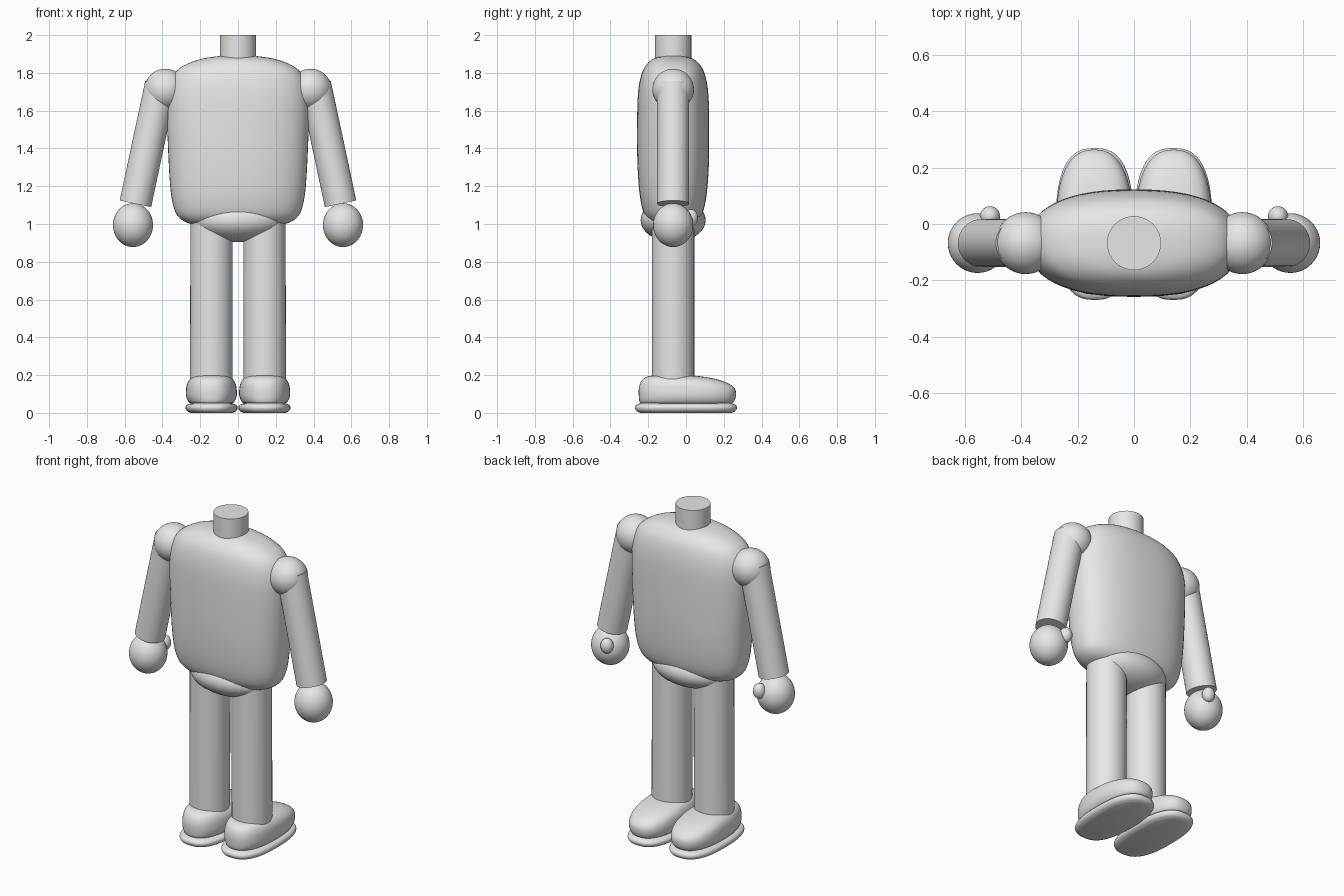
import bpy, bmesh, math
from mathutils import Vector, Matrix

if "Cube" in bpy.data.objects:
    bpy.data.objects.remove(bpy.data.objects["Cube"])

grey = bpy.data.materials.new("light_grey")
grey.diffuse_color = (0.8, 0.8, 0.8, 1)
grey.use_nodes = True
grey.node_tree.nodes["Principled BSDF"].inputs["Base Color"].default_value = grey.diffuse_color
Y = -0.068  # depth of the body axis


def finish(name, bm, angle=40):
    bmesh.ops.recalc_face_normals(bm, faces=bm.faces)
    me = bpy.data.meshes.new(name)
    bm.to_mesh(me)
    bm.free()
    me.materials.append(grey)
    ob = bpy.data.objects.new(name, me)
    bpy.context.collection.objects.link(ob)
    bpy.context.view_layer.objects.active = ob
    ob.select_set(True)
    bpy.ops.object.shade_smooth_by_angle(angle=math.radians(angle))
    ob.select_set(False)
    return ob


def ellipsoid(name, centre, radii):
    bm = bmesh.new()
    m = Matrix.Translation(centre) @ Matrix.Diagonal((*radii, 1))
    bmesh.ops.create_uvsphere(bm, u_segments=40, v_segments=24, radius=1, matrix=m)
    return finish(name, bm)


def tube(name, a, b, r):
    a, b = Vector(a), Vector(b)
    d = b - a
    m = Matrix.Translation((a + b) / 2) @ d.to_track_quat('Z', 'Y').to_matrix().to_4x4()
    bm = bmesh.new()
    bmesh.ops.create_cone(bm, cap_ends=True, segments=40, radius1=r, radius2=r,
                          depth=d.length, matrix=m)
    return finish(name, bm)


def spow(v, p):
    return math.copysign(abs(v) ** p, v)


def smooth_rows(rows, steps=4):
    """Catmull-Rom interpolation between profile rows."""
    out = []
    for i in range(len(rows) - 1):
        p = [Vector(rows[max(0, min(len(rows) - 1, i + k))]) for k in (-1, 0, 1, 2)]
        for s in range(steps):
            t = s / steps
            out.append(0.5 * (2 * p[1] + (p[2] - p[0]) * t
                              + (2 * p[0] - 5 * p[1] + 4 * p[2] - p[3]) * t * t
                              + (3 * p[1] - p[0] - 3 * p[2] + p[3]) * t ** 3))
    return out + [Vector(rows[-1])]


def loft(name, rows, x, power, n=56):
    """Stack superellipse rings: rows hold (z, half width, half depth, centre y)."""
    bm = bmesh.new()
    rings = []
    for z, w, d, cy in smooth_rows(rows):
        ring = []
        for i in range(n):
            a = 2 * math.pi * i / n
            ring.append(bm.verts.new((x + w * spow(math.cos(a), 2 / power),
                                      cy + d * spow(math.sin(a), 2 / power), z)))
        rings.append(ring)
    for lo, hi in zip(rings, rings[1:]):
        for i in range(n):
            j = (i + 1) % n
            bm.faces.new((lo[i], lo[j], hi[j], hi[i]))
    bm.faces.new(rings[0])
    bm.faces.new(rings[-1])
    return finish(name, bm, 60)


# Torso, pelvis and neck
loft("torso", [(0.99, 0.16, 0.06, Y), (1.0, 0.25, 0.105, Y), (1.03, 0.308, 0.14, Y),
               (1.08, 0.338, 0.163, Y), (1.18, 0.357, 0.18, Y), (1.35, 0.368, 0.19, Y),
               (1.6, 0.377, 0.19, Y), (1.72, 0.368, 0.183, Y), (1.8, 0.335, 0.165, Y),
               (1.845, 0.275, 0.14, Y), (1.875, 0.19, 0.105, Y), (1.89, 0.09, 0.055, Y)],
     0, 2.4)
ellipsoid("pelvis", (0, Y, 1.02), (0.25, 0.172, 0.115))
tube("neck", (0, Y, 1.83), (0, Y, 2.0), 0.096)

for side, s in (("left", -1), ("right", 1)):
    # Arm with shoulder ball, hand and thumb
    ellipsoid(side + "_shoulder", (s * 0.385, Y, 1.712), (0.11, 0.11, 0.11))
    tube(side + "_arm", (s * 0.408, Y, 1.74), (s * 0.543, Y, 1.107), 0.085)
    ellipsoid(side + "_hand", (s * 0.556, Y, 0.994), (0.106, 0.106, 0.116))
    ellipsoid(side + "_thumb", (s * 0.512, 0.027, 1.033), (0.036, 0.036, 0.045))
    # Leg
    tube(side + "_leg", (s * 0.142, Y, 0.12), (s * 0.14, Y, 1.04), 0.112)
    # Shoe, with a low toe towards +y
    loft(side + "_shoe", [(0.048, 0.105, 0.235, 0.0), (0.06, 0.122, 0.25, 0.004),
                          (0.09, 0.134, 0.257, 0.007), (0.125, 0.134, 0.255, 0.005),
                          (0.155, 0.128, 0.235, -0.008), (0.18, 0.112, 0.192, -0.035),
                          (0.195, 0.085, 0.13, -0.065), (0.2, 0.045, 0.065, -0.075)],
         s * 0.141, 2.4)
    # Thin rounded sole
    loft(side + "_sole", [(0.0, 0.11, 0.242, 0), (0.01, 0.13, 0.262, 0),
                          (0.027, 0.138, 0.27, 0), (0.043, 0.13, 0.262, 0),
                          (0.052, 0.105, 0.237, 0)], s * 0.14, 2.6)
